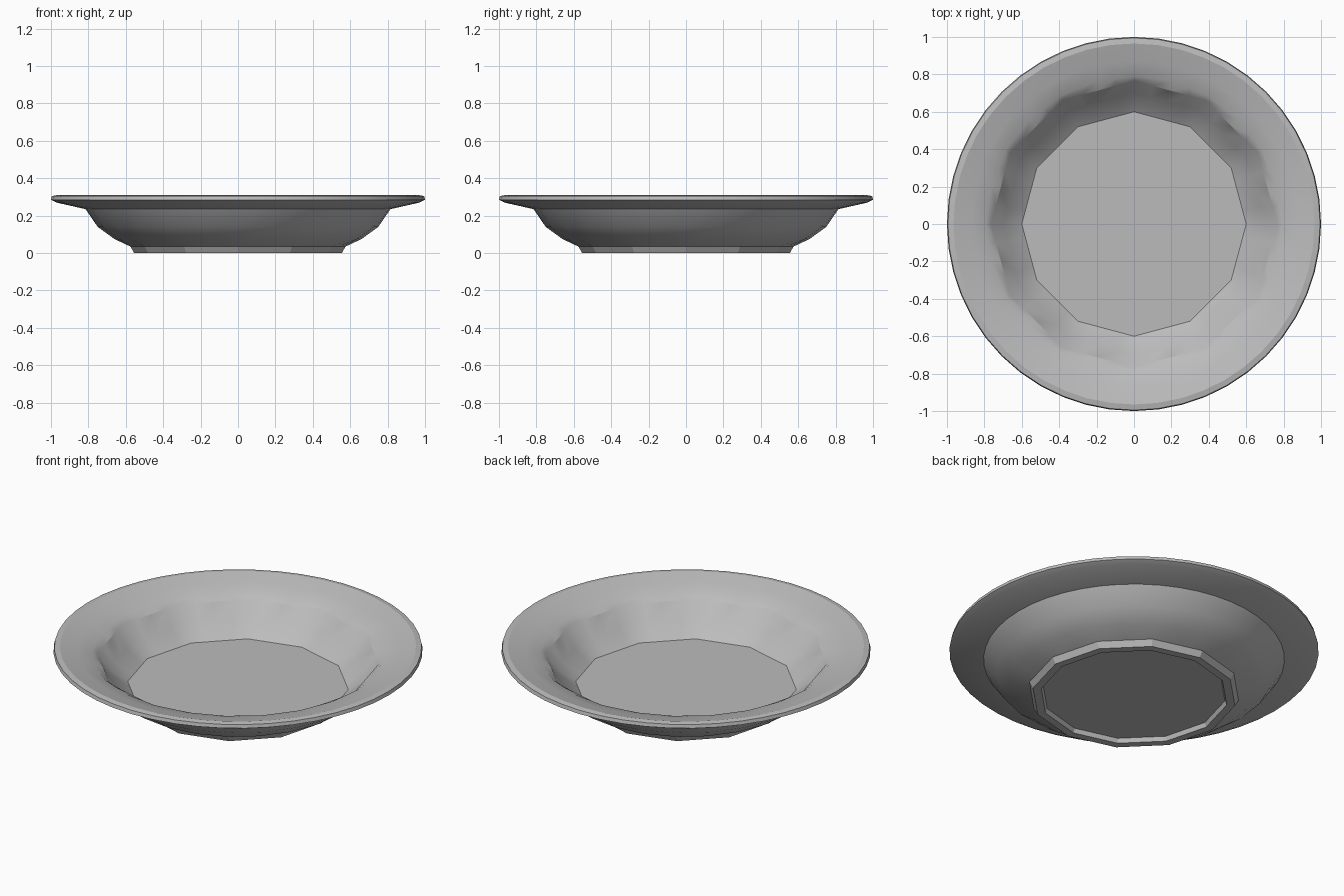
import bpy, bmesh, math

default = bpy.data.objects.get("Cube")
if default:
    bpy.data.objects.remove(default, do_unlink=True)

grey = bpy.data.materials.new("light grey glaze")
grey.use_nodes = True
grey.diffuse_color = (0.5, 0.5, 0.5, 1)
grey.node_tree.nodes["Principled BSDF"].inputs["Base Color"].default_value = (0.5, 0.5, 0.5, 1)

STEPS = 48

# Cross-section: radius, height, number of visible sides on that ring
section = [
    (0.50, 0.025, 12), (0.51, 0.00, 12), (0.555, 0.00, 12),   # recessed base and foot
    (0.575, 0.035, 12), (0.66, 0.075, 24), (0.75, 0.14, 24),  # outer wall
    (0.815, 0.235, 48), (0.97, 0.27, 48),                     # underside of rim
    (1.00, 0.285, 48), (0.995, 0.305, 48), (0.965, 0.31, 48), # lip
    (0.87, 0.285, 48), (0.79, 0.26, 24), (0.765, 0.235, 12),  # top of rim
    (0.70, 0.145, 12), (0.60, 0.075, 12),                     # inner wall to floor
]


def ring(bm, radius, z, sides):
    """Ring of STEPS vertices lying on a regular polygon."""
    wedge = 2 * math.pi / sides
    verts = []
    for i in range(STEPS):
        a = 2 * math.pi * i / STEPS
        r = radius * math.cos(wedge / 2) / math.cos(a % wedge - wedge / 2)
        verts.append(bm.verts.new((r * math.cos(a), r * math.sin(a), z)))
    return verts


# Dish body
bm = bmesh.new()
rings = [ring(bm, *point) for point in section]
for low, high in zip(rings, rings[1:]):
    for i in range(STEPS):
        j = (i + 1) % STEPS
        bm.faces.new((low[i], low[j], high[j], high[i]))
bm.faces.new(rings[0][::-1])
bm.faces.new(rings[-1])
bmesh.ops.recalc_face_normals(bm, faces=bm.faces)

mesh = bpy.data.meshes.new("dish")
bm.to_mesh(mesh)
bm.free()
mesh.materials.append(grey)
dish = bpy.data.objects.new("dish", mesh)
bpy.context.collection.objects.link(dish)

# Smooth shading with crisp facet edges
bpy.ops.object.select_all(action="DESELECT")
bpy.context.view_layer.objects.active = dish
dish.select_set(True)
bpy.ops.object.shade_smooth_by_angle(angle=math.radians(24))
